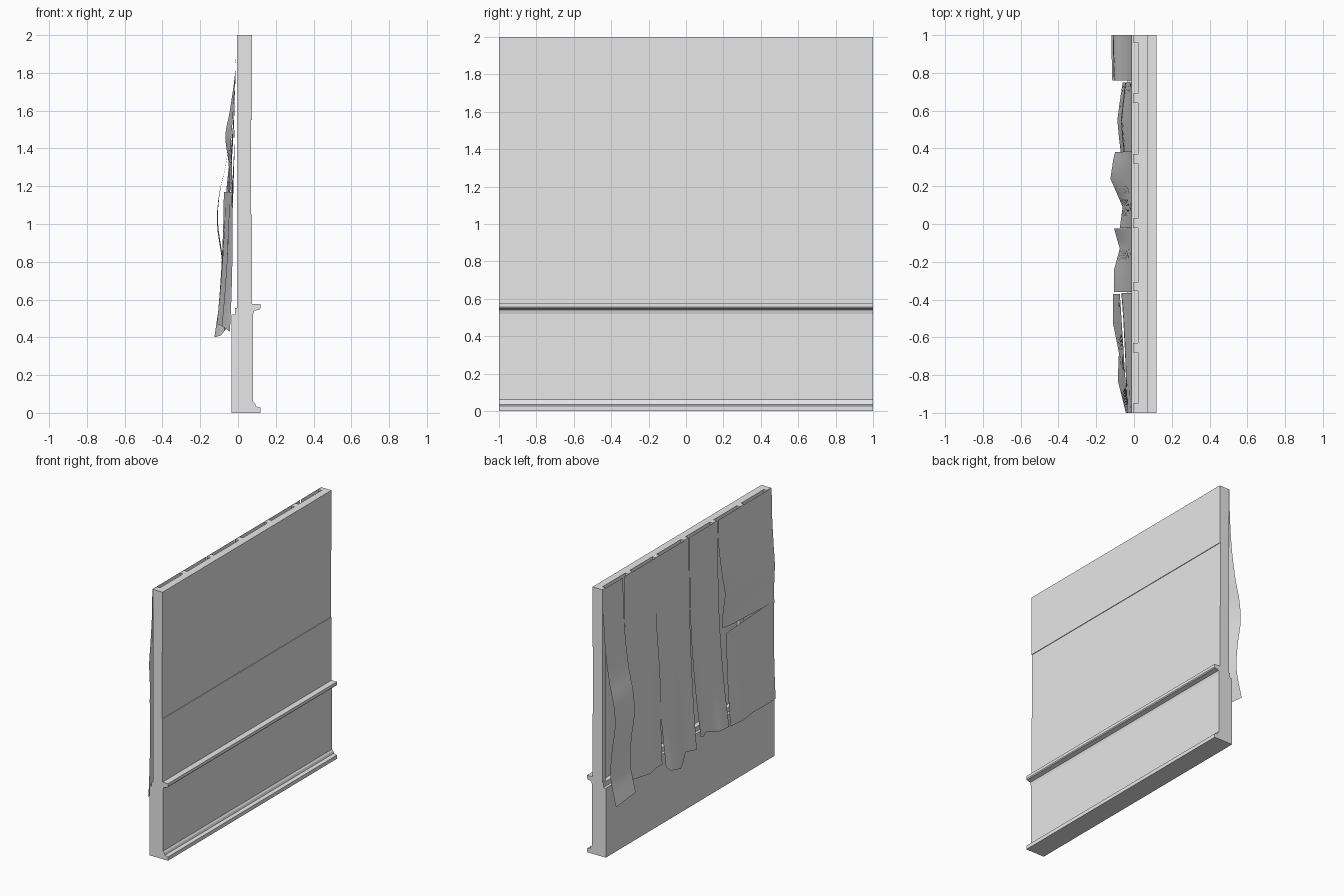
import bpy, bmesh

cube = bpy.data.objects.get("Cube")
if cube:
    bpy.data.objects.remove(cube, do_unlink=True)

grey = bpy.data.materials.new("plain_grey")
grey.use_nodes = True
grey.diffuse_color = (0.8, 0.8, 0.8, 1)
grey.node_tree.nodes["Principled BSDF"].inputs["Base Color"].default_value = (0.8, 0.8, 0.8, 1)


def finish(name, bm, smooth=False):
    mesh = bpy.data.meshes.new(name)
    bm.to_mesh(mesh)
    bm.free()
    mesh.materials.append(grey)
    for poly in mesh.polygons:
        poly.use_smooth = smooth
    obj = bpy.data.objects.new(name, mesh)
    bpy.context.collection.objects.link(obj)
    return obj


def prism(name, profile, y0, y1):
    """Extrude an x-z outline along y."""
    bm = bmesh.new()
    face = bm.faces.new([bm.verts.new((x, y0, z)) for x, z in profile])
    out = bmesh.ops.extrude_face_region(bm, geom=[face])
    moved = [g for g in out["geom"] if isinstance(g, bmesh.types.BMVert)]
    bmesh.ops.translate(bm, verts=moved, vec=(0, y1 - y0, 0))
    bmesh.ops.recalc_face_normals(bm, faces=bm.faces)
    return finish(name, bm)


# Wall body: skirting at the foot, rail above it, shallow recess higher up
prism("wall_body", [
    (-.035, 0), (.12, 0), (.12, .028), (.095, .035), (.09, .05), (.08, .062),
    (.08, .52), (.085, .54), (.115, .548), (.12, .555), (.12, .577), (.075, .577),
    (.075, 1.05), (.07, 1.05), (.07, 1.55), (.075, 1.55), (.075, 2),
    (.02, 2), (.02, .555), (-.015, .555), (-.015, .52), (-.035, .52)], -1, 1)

# Studs with open cavities between them
cavities = [(-.95, -.68), (-.63, -.355), (-.31, -.02), (.03, .32), (.37, .64), (.69, .96)]
edges = [-1] + [y for pair in cavities for y in pair] + [1]
for i in range(0, len(edges), 2):
    prism("stud_%d" % (i // 2 + 1),
          [(-.006, .55), (.02, .55), (.02, 2), (-.006, 2)], edges[i], edges[i + 1])


def curve(points, t):
    """Smooth interpolation through (t, value) points."""
    for i in range(len(points) - 1):
        (t0, a), (t1, b) = points[i], points[i + 1]
        if t <= t1:
            def slope(k):
                if k in (0, len(points) - 1):
                    return 0 if k == 0 else (b - a) / (t1 - t0)
                p, q = points[k - 1], points[k + 1]
                return (q[1] - p[1]) / (q[0] - p[0])
            h = t1 - t0
            s = (t - t0) / h
            return (a * (2 * s**3 - 3 * s**2 + 1) + b * (3 * s**2 - 2 * s**3)
                    + h * slope(i) * (s**3 - 2 * s**2 + s) + h * slope(i + 1) * (s**3 - s**2))
    return points[-1][1]


def base_x(z):
    return -.01 - .018 * (2 - z) / 1.5


def paper(name, columns, top, peel, rows=20):
    """Hanging sheet; columns hold (y, bottom z, bottom x), peel is the outward bulge by depth."""
    bm = bmesh.new()
    levels = [None] + [r / rows for r in range(rows + 1)]
    grid = []
    for t in levels:
        line = []
        for y, bottom, x in columns:
            if t is None:
                line.append(bm.verts.new((-.01, y, 2)))
                continue
            z = top + (bottom - top) * t
            line.append(bm.verts.new((base_x(z) + (x - base_x(bottom)) * curve(peel, t), y, z)))
        grid.append(line)
    for upper, lower in zip(grid, grid[1:]):
        for i in range(len(columns) - 1):
            bm.faces.new((upper[i], lower[i], lower[i + 1], upper[i + 1]))
    return finish(name, bm, True)


# Peeling strips of paper from the back end to the front end
gentle = [(0, 0), (.35, .12), (.7, .5), (1, 1)]
paper("paper_strip_1", [(1, .4, -.12), (.88, .41, -.118), (.76, .42, -.115)], 1.97,
      [(0, 0), (.25, .15), (.42, .52), (.52, .89), (.62, .98), (.74, .67), (.87, .53), (1, 1)], 28)
paper("paper_strip_2", [(.75, .49, -.06), (.65, .48, -.075), (.55, .47, -.088),
                        (.46, .48, -.08), (.38, .47, -.07)], 1.95,
      [(0, 0), (.3, .2), (.55, .75), (.75, .8), (1, 1)])
paper("paper_strip_3", [(.38, .46, -.1), (.34, .42, -.11), (.24, .4, -.125), (.16, .41, -.09),
                        (.09, .45, -.06), (-.02, .43, -.075)], 1.64, gentle)
paper("paper_strip_4", [(-.025, .53, -.105), (-.08, .51, -.09), (-.13, .52, -.075),
                        (-.24, .49, -.105), (-.36, .48, -.105)], 1.6, gentle)

# Last strip is torn across into an upper and a lower piece
paper("paper_strip_5_upper", [(-.365, 1.2, -.045), (-.5, 1.18, -.04), (-.7, 1.17, -.035),
                              (-1, 1.15, -.03)], 1.87,
      [(0, 0), (.4, 1.1), (.6, 2), (.8, 1.3), (1, 1)])

bm = bmesh.new()
lower_columns = [(-.37, .48, -.11, -.075), (-.52, .47, -.112, -.065), (-.68, .46, -.08, -.055),
                 (-.83, .46, -.086, -.045), (-1, .43, -.043, -.032)]
grid = []
for r in range(13):
    t = r / 12
    sag = .03 * t * (1 - t)
    grid.append([bm.verts.new((top_x + (x - top_x) * t + sag, y,
                               1.17 + (bottom - 1.17) * t)) for y, bottom, x, top_x in lower_columns])
for upper, lower in zip(grid, grid[1:]):
    for i in range(len(lower_columns) - 1):
        bm.faces.new((upper[i], lower[i], lower[i + 1], upper[i + 1]))
finish("paper_strip_5_lower", bm, True)
